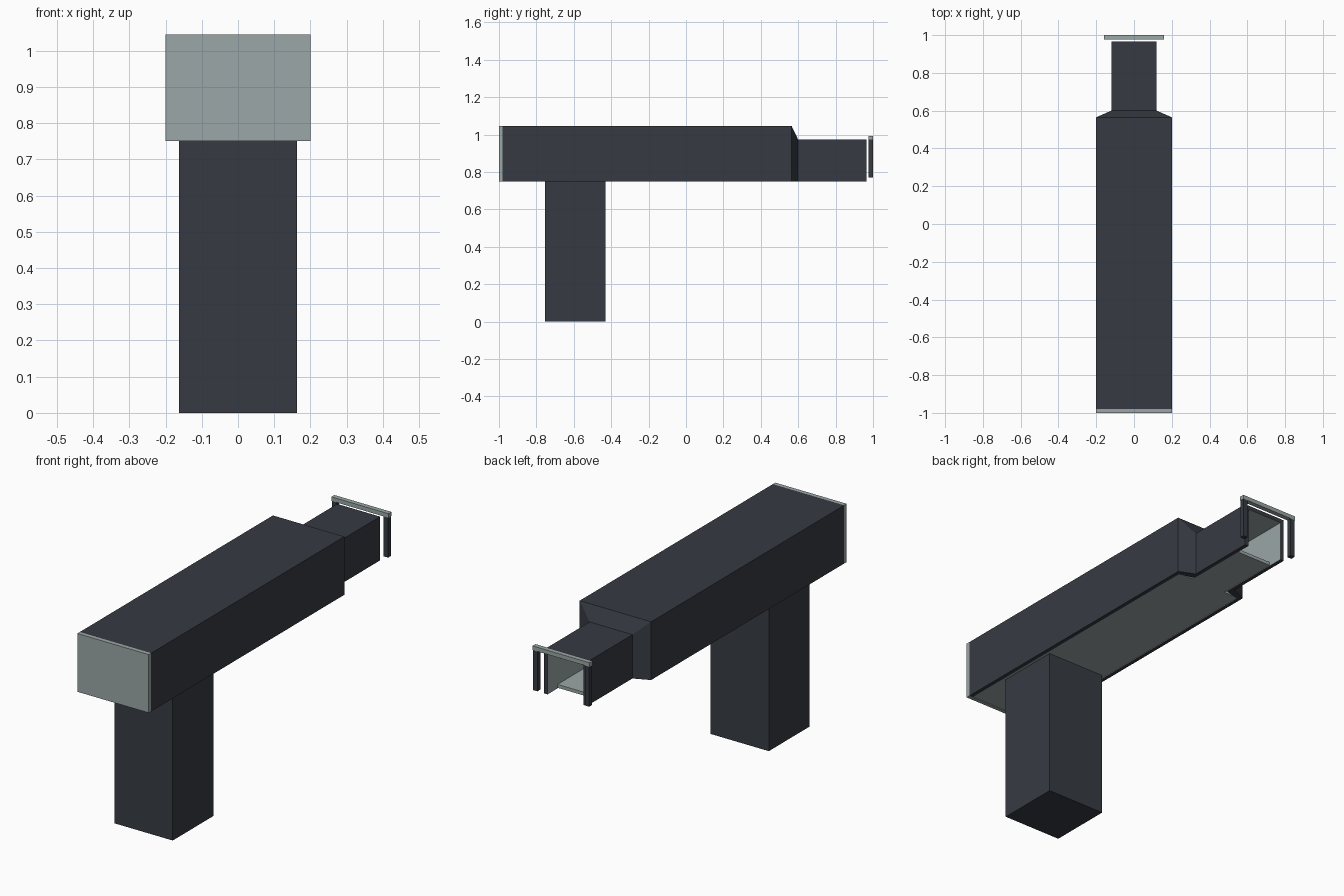
import bpy, bmesh

if "Cube" in bpy.data.objects:
    bpy.data.objects.remove(bpy.data.objects["Cube"])


def material(name, rgb):
    m = bpy.data.materials.new(name)
    m.diffuse_color = (*rgb, 1.0)
    m.use_nodes = True
    m.node_tree.nodes["Principled BSDF"].inputs["Base Color"].default_value = m.diffuse_color
    return m


DARK = material("dark slate", (0.037, 0.044, 0.055))
LIGHT = material("light grey", (0.33, 0.385, 0.385))


def finish(bm, name, mats):
    bmesh.ops.recalc_face_normals(bm, faces=bm.faces)
    me = bpy.data.meshes.new(name)
    bm.to_mesh(me)
    bm.free()
    for m in mats:
        me.materials.append(m)
    ob = bpy.data.objects.new(name, me)
    bpy.context.collection.objects.link(ob)
    return ob


def box(name, mat, x, y, z):
    bm = bmesh.new()
    bmesh.ops.create_cube(bm, size=1.0)
    for v in bm.verts:
        v.co = [r[0] + (c + 0.5) * (r[1] - r[0]) for c, r in zip(v.co, (x, y, z))]
    return finish(bm, name, [mat])


BASE = 0.75
WALL = 0.02

# Corridor shell: upside-down U sections (y, half width, top) lofted along y
outer = [(-0.98, 0.2, 1.045), (0.565, 0.2, 1.045), (0.6, 0.12, 0.972), (0.965, 0.12, 0.972)]
inner = [(-0.98, 0.18, 1.025), (0.545, 0.18, 1.025), (0.57, 0.1, 0.952), (0.965, 0.1, 0.952)]


def arch(y, w, top):
    return [(w, y, BASE), (w, y, top), (-w, y, top), (-w, y, BASE)]


bm = bmesh.new()
rings = [[bm.verts.new(p) for p in arch(*o) + arch(*i)[::-1]] for o, i in zip(outer, inner)]
for a, b in zip(rings, rings[1:]):
    for k in range(8):
        n = (k + 1) % 8
        f = bm.faces.new((a[k], a[n], b[n], b[k]))
        f.material_index = 1 if k in (4, 5, 6) else 0   # pale lining inside
for r in (rings[0], rings[-1]):
    for k in range(3):
        bm.faces.new((r[k], r[k + 1], r[6 - k], r[7 - k]))
finish(bm, "corridor_shell", [DARK, LIGHT])

# Floors, stopping short of the open end
box("main_floor", LIGHT, (-0.18, 0.18), (-0.98, 0.55), (BASE + 0.003, BASE + 0.02))
box("narrow_floor", LIGHT, (-0.1, 0.1), (0.55, 0.885), (BASE + 0.003, BASE + 0.02))

# Closed end panel and support column
box("end_panel", LIGHT, (-0.2, 0.2), (-1.0, -0.98), (BASE, 1.045))
box("support_column", DARK, (-0.163, 0.163), (-0.755, -0.43), (0.0, BASE + 0.01))

# Free-standing frame at the open end
box("frame_top_bar", LIGHT, (-0.16, 0.16), (0.976, 1.0), (0.972, 0.993))
for side, name in ((-1, "left"), (1, "right")):
    xs = sorted((side * 0.133, side * 0.158))
    box("frame_post_" + name, DARK, xs, (0.976, 1.0), (0.77, 0.972))
